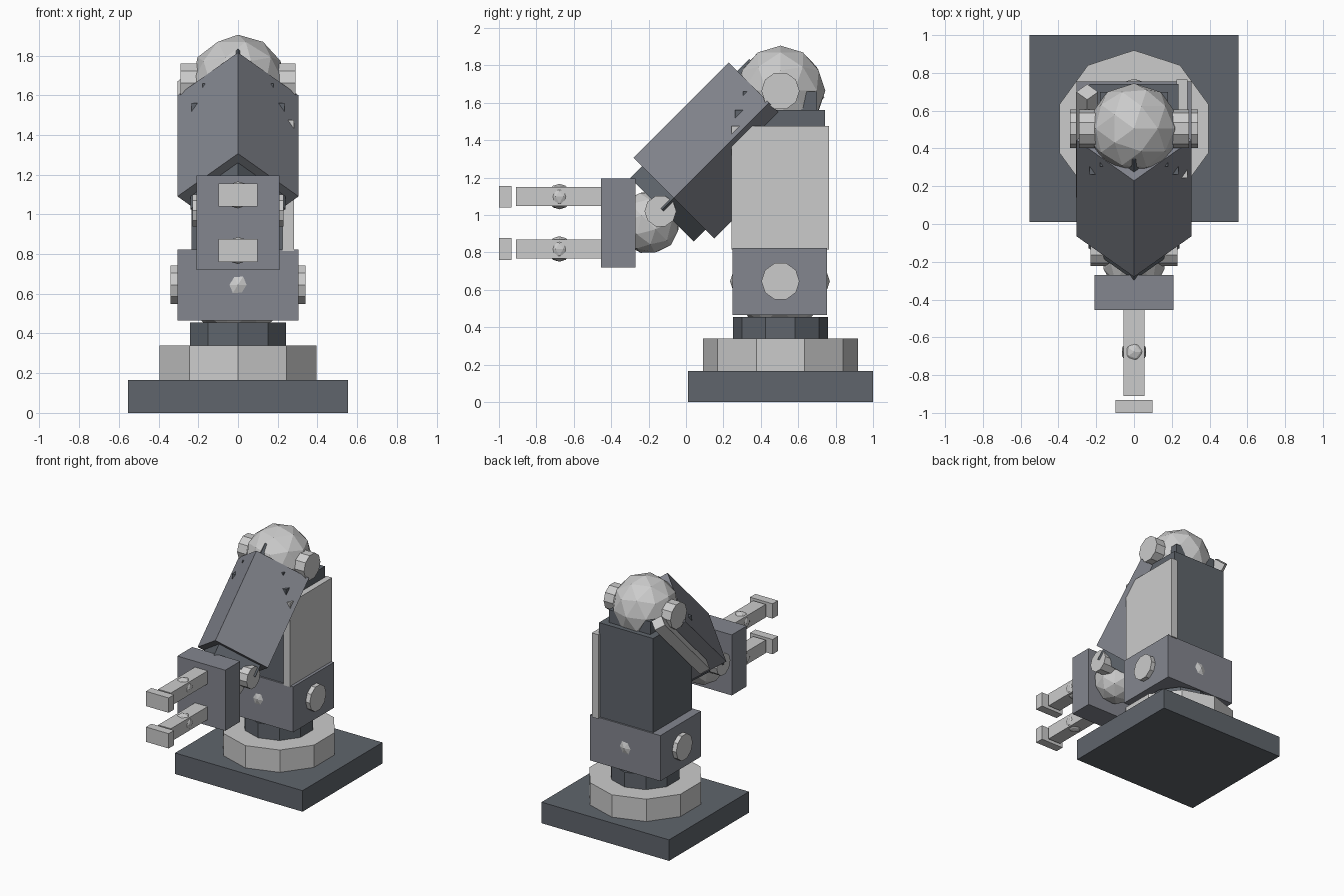
import bpy, math
from mathutils import Matrix, Vector

if "Cube" in bpy.data.objects:
    bpy.data.objects.remove(bpy.data.objects["Cube"])

CY = 0.505  # y of the main vertical axis


def material(name, rgb):
    m = bpy.data.materials.new(name)
    m.diffuse_color = (*rgb, 1)
    m.use_nodes = True
    m.node_tree.nodes["Principled BSDF"].inputs["Base Color"].default_value = m.diffuse_color
    return m


DARK = material("dark_grey", (.115, .13, .15))
MID = material("mid_grey", (.23, .24, .275))
LIGHT = material("light_grey", (.51, .51, .53))


def finish(name, mat):
    o = bpy.context.object
    o.name = name
    o.data.materials.append(mat)
    return o


def box(name, mat, x, y, z):
    """Axis-aligned box from (min, max) ranges."""
    c = [(a + b) / 2 for a, b in (x, y, z)]
    bpy.ops.mesh.primitive_cube_add(size=1, location=c)
    finish(name, mat).scale = [b - a for a, b in (x, y, z)]


def cyl(name, mat, loc, r, depth, rot=(0, 0, 0), sides=10):
    bpy.ops.mesh.primitive_cylinder_add(vertices=sides, radius=r, depth=depth,
                                        location=loc, rotation=rot)
    finish(name, mat)


def ball(name, mat, loc, r, rot=(0, 0, 0)):
    bpy.ops.mesh.primitive_ico_sphere_add(subdivisions=2, radius=r,
                                          location=loc, rotation=rot)
    finish(name, mat)


# Forearm frame: local z runs up and back at 45 degrees, section turned to a diamond
TILT = Matrix.Rotation(math.radians(-45), 4, 'X')
SPIN = Matrix.Rotation(math.radians(45), 4, 'Z')


def diamond_bar(name, mat, centre, half_diag, length):
    side = half_diag * math.sqrt(2)
    bpy.ops.mesh.primitive_cube_add(size=1)
    finish(name, mat).matrix_world = (Matrix.Translation(Vector(centre)) @ TILT @ SPIN
                                      @ Matrix.Diagonal((side, side, length, 1)))


# Base
box("base_plate", DARK, (-.553, .553), (.01, 1.0), (0, .165))
cyl("base_disc", LIGHT, (0, CY, .2525), .415, .175)
cyl("turntable", DARK, (0, CY, .397), .255, .117)

# Shoulder
box("shoulder_block", MID, (-.305, .305), (.249, .754), (.465, .822))
ball("shoulder_joint", LIGHT, (0, CY - .003, .645), .267)

# Upper arm column
box("upper_arm", DARK, (-.235, .235), (.262, .742), (.8, 1.56))
box("upper_arm_side_panel", LIGHT, (.225, .282), (.244, .764), (.815, 1.475))
box("elbow_mount", DARK, (-.18, .18), (.305, .7), (1.55, 1.66))

# Elbow and joint caps along x
TURN = (0, math.pi / 2, 0)
ball("elbow_joint", LIGHT, (0, CY, 1.665), .24)
cyl("shoulder_cap", LIGHT, (0, CY, .645), .102, .68, TURN)
cyl("elbow_cap", LIGHT, (0, CY, 1.663), .102, .58, TURN)

# Forearm
mid = (0, .19, 1.345)
diamond_bar("forearm_shell", MID, mid, .305, .72)
diamond_bar("forearm_core", DARK, mid, .24, .9)
diamond_bar("forearm_side_rod", LIGHT, (-.248, .42, 1.39), .058, .79)

# Wrist
ball("wrist_joint", LIGHT, (0, -.2, .96), .17, (math.radians(-45), 0, 0))
cyl("wrist_cap", LIGHT, (0, -.137, 1.02), .085, .46, TURN)

# Hand
box("palm", MID, (-.208, .208), (-.455, -.27), (.72, 1.195))
for tag, z in (("upper", 1.098), ("lower", .818)):
    box(tag + "_finger", LIGHT, (-.055, .055), (-.91, -.44), (z - .051, z + .051))
    ball(tag + "_finger_joint", LIGHT, (0, -.677, z), .068)
    box(tag + "_fingertip", LIGHT, (-.098, .098), (-1.0, -.933), (z - .058, z + .058))
